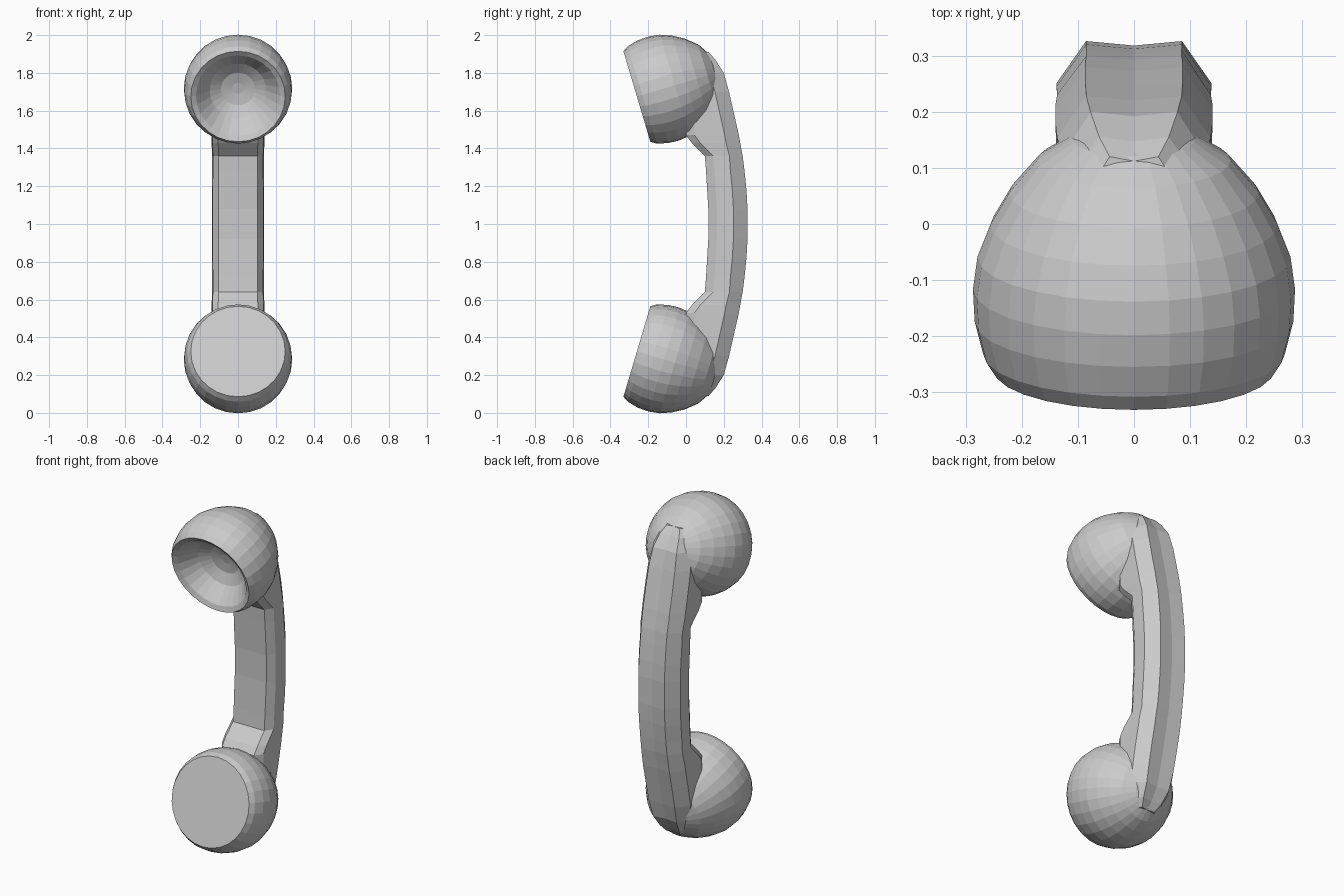
import bpy, bmesh
from math import cos, sin, pi
from mathutils import Vector

if "Cube" in bpy.data.objects:
    bpy.data.objects.remove(bpy.data.objects["Cube"])


def make_object(name, bm):
    bmesh.ops.recalc_face_normals(bm, faces=bm.faces)
    mesh = bpy.data.meshes.new(name)
    bm.to_mesh(mesh)
    bm.free()
    obj = bpy.data.objects.new(name, mesh)
    bpy.context.collection.objects.link(obj)
    return obj


def skin(name, rings):
    """Bridge a list of equal-length point rings and close both ends."""
    bm = bmesh.new()
    vs = [[bm.verts.new(p) for p in ring] for ring in rings]
    n = len(vs[0])
    for a, b in zip(vs, vs[1:]):
        for i in range(n):
            j = (i + 1) % n
            bm.faces.new((a[i], a[j], b[j], b[i]))
    bm.faces.new(vs[0])
    bm.faces.new(vs[-1])
    return make_object(name, bm)


def cup(name, profile, top=False, sides=28):
    """Turn a (depth, radius) profile about the tilted axis of a cup."""
    centre = Vector((0, -0.26, 0.325))
    axis = Vector((0, 0.958, -0.285))
    u, v = Vector((1, 0, 0)), Vector((0, 0.285, 0.958))
    rings = []
    for t, r in profile:
        ring = []
        for i in range(sides):
            a = 2 * pi * i / sides
            p = centre + axis * t + (u * cos(a) + v * sin(a)) * r
            if top:
                p.z = 2.0 - p.z
            ring.append(p)
        rings.append(ring)
    return skin(name, rings)


# Rounded shell shared by both cups
shell = [(0.0, 0.25), (0.03, 0.269), (0.09, 0.284), (0.15, 0.287), (0.21, 0.279),
         (0.27, 0.256), (0.33, 0.222), (0.39, 0.172), (0.43, 0.11), (0.455, 0.03)]
mouthpiece = cup("mouthpiece", shell)

# Hollow earpiece: bowl, worn rim, then the same shell
bowl = [(0.15, 0.03), (0.14, 0.09), (0.105, 0.15), (0.055, 0.19), (0.015, 0.222)]
earpiece = cup("earpiece", bowl + shell, top=True)

# Handle stations: height, back y, inner y, half width
half = [(0.09, 0.12, 0.0, 0.07), (0.13, 0.155, 0.0, 0.10), (0.20, 0.2, 0.0, 0.125),
        (0.30, 0.228, 0.0, 0.137), (0.42, 0.255, 0.0, 0.14), (0.53, 0.28, 0.0, 0.14),
        (0.57, 0.287, 0.03, 0.14), (0.64, 0.30, 0.10, 0.137), (0.72, 0.31, 0.106, 0.137),
        (0.82, 0.32, 0.112, 0.138), (0.92, 0.326, 0.118, 0.138)]
stations = half + [(2.0 - z, b, f, w) for z, b, f, w in reversed(half)]
rings = []
for z, back, front, w in stations:
    d = back - front
    side = [(0.0, back - 0.008), (0.62 * w, back), (w, back - 0.35 * d if d < 0.2 else back - 0.075),
            (0.97 * w, front + 0.045), (0.75 * w, front), (0.0, front)]
    outline = side + [(-x, y) for x, y in reversed(side[1:-1])]
    rings.append([Vector((x, y, z)) for x, y in outline])
handset = skin("handset", rings)

# Weld the cups to the handle
for part in (mouthpiece, earpiece):
    mod = handset.modifiers.new("join", 'BOOLEAN')
    mod.operation = 'UNION'
    mod.solver = 'EXACT'
    mod.object = part
    bpy.context.view_layer.objects.active = handset
    bpy.ops.object.modifier_apply(modifier=mod.name)
    bpy.data.objects.remove(part)
